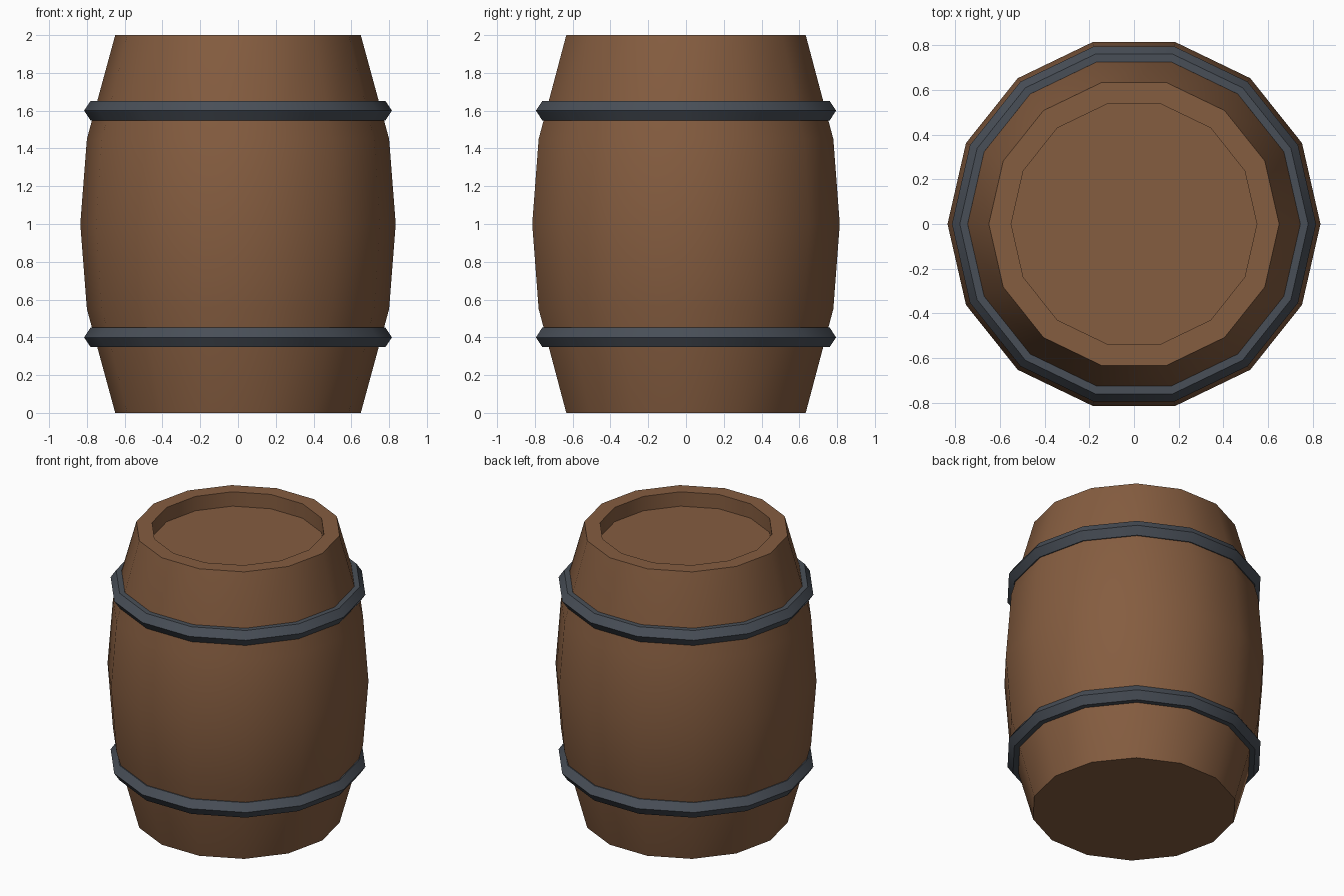
import bpy
import bmesh
from math import cos, sin, tau, radians

SIDES = 14

cube = bpy.data.objects.get("Cube")
if cube:
    bpy.data.objects.remove(cube, do_unlink=True)


def make_material(name, rgb):
    mat = bpy.data.materials.new(name)
    mat.use_nodes = True
    colour = (*rgb, 1.0)
    mat.diffuse_color = colour
    mat.node_tree.nodes["Principled BSDF"].inputs["Base Color"].default_value = colour
    return mat


def lathe(name, profile, mat, closed):
    """Spin (radius, height) points about z; an open profile gets flat end caps."""
    bm = bmesh.new()
    rings = [[bm.verts.new((r * cos(tau * i / SIDES), r * sin(tau * i / SIDES), z))
              for i in range(SIDES)] for r, z in profile]
    pairs = list(zip(rings, rings[1:]))
    if closed:
        pairs.append((rings[-1], rings[0]))
    else:
        bm.faces.new(rings[0])
        bm.faces.new(rings[-1])
    for a, b in pairs:
        for i in range(SIDES):
            j = (i + 1) % SIDES
            bm.faces.new((a[i], a[j], b[j], b[i]))
    bmesh.ops.recalc_face_normals(bm, faces=bm.faces)
    mesh = bpy.data.meshes.new(name)
    bm.to_mesh(mesh)
    bm.free()
    mesh.materials.append(mat)
    obj = bpy.data.objects.new(name, mesh)
    bpy.context.collection.objects.link(obj)
    bpy.ops.object.select_all(action="DESELECT")
    obj.select_set(True)
    bpy.context.view_layer.objects.active = obj
    bpy.ops.object.shade_smooth_by_angle(angle=radians(30))
    return obj


wood = make_material("brown wood", (0.235, 0.109, 0.051))
iron = make_material("dark iron", (0.066, 0.078, 0.097))

# Bulging body with a recessed lid
lathe("barrel_body", [(0.65, 0), (0.80, 0.55), (0.835, 1), (0.80, 1.45),
                      (0.65, 2), (0.55, 2), (0.55, 1.9)], wood, closed=False)

# Hoops with a six-sided section
for name, height in (("lower_hoop", 0.4), ("upper_hoop", 1.6)):
    section = [(0.815, 0), (0.78, 0.052), (0.745, 0.052),
               (0.71, 0), (0.745, -0.052), (0.78, -0.052)]
    lathe(name, [(r, height + z) for r, z in section], iron, closed=True)
